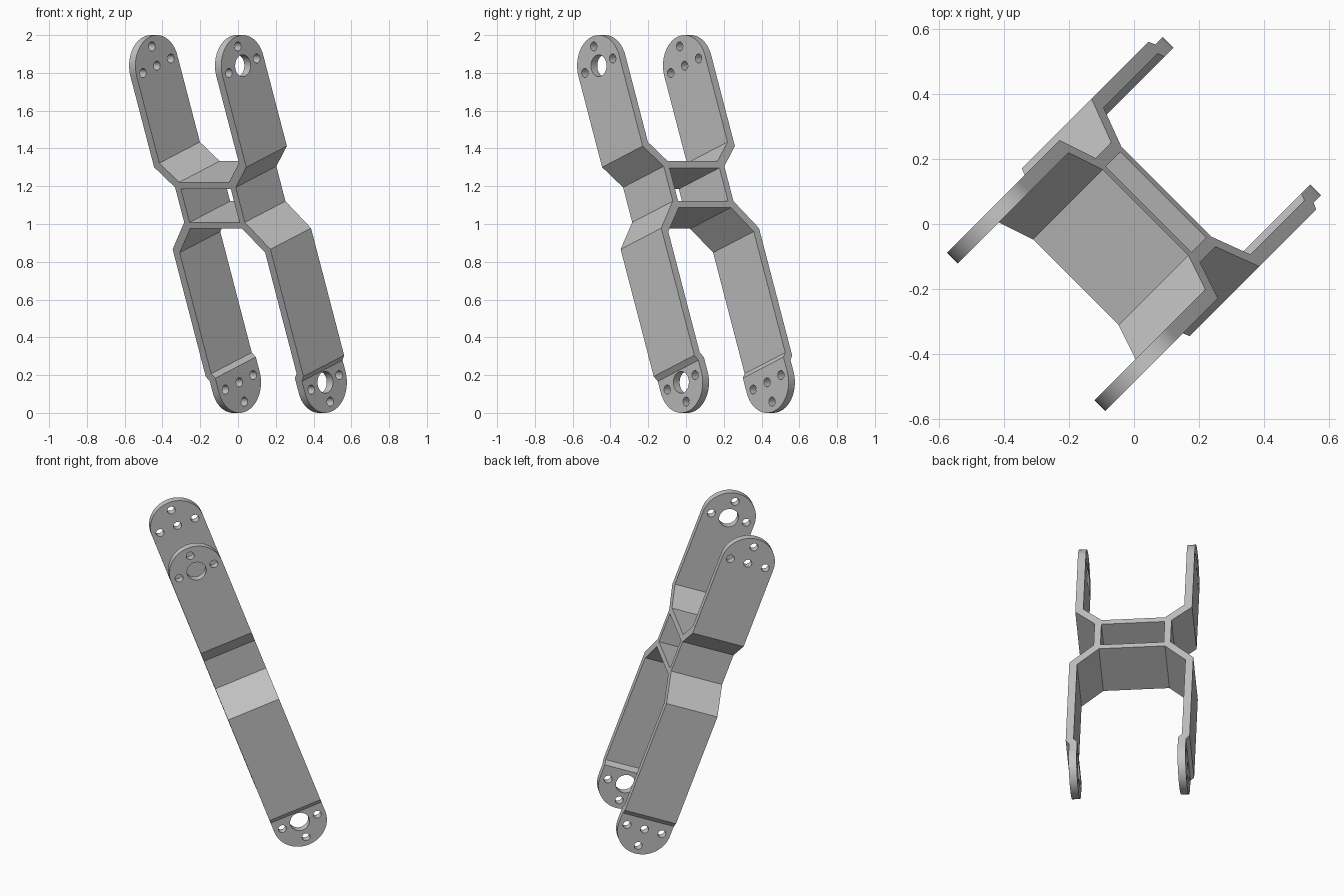
import bpy, bmesh, math
from mathutils import Matrix, Vector

cube = bpy.data.objects.get("Cube")
if cube:
    bpy.data.objects.remove(cube, do_unlink=True)

TIP = 0.893      # distance of each rounded end's centre from the middle
RADIUS = 0.162   # half width of the arms

grey = bpy.data.materials.new("plain_grey")
grey.use_nodes = True
colour = (0.55, 0.55, 0.55, 1)
grey.diffuse_color = colour
grey.node_tree.nodes["Principled BSDF"].inputs["Base Color"].default_value = colour


def add_object(name, bm):
    bmesh.ops.recalc_face_normals(bm, faces=bm.faces)
    mesh = bpy.data.meshes.new(name)
    bm.to_mesh(mesh)
    bm.free()
    mesh.materials.append(grey)
    obj = bpy.data.objects.new(name, mesh)
    bpy.context.collection.objects.link(obj)
    return obj


def add_prism(bm, points, direction):
    """Extrude a closed outline along a direction."""
    face = bm.faces.new([bm.verts.new(p) for p in points])
    new = bmesh.ops.extrude_face_region(bm, geom=[face])["geom"]
    verts = [v for v in new if isinstance(v, bmesh.types.BMVert)]
    bmesh.ops.translate(bm, verts=verts, vec=direction)


def add_drill(bm, x, z, radius, side, segments=32):
    """Cylinder across one plate only."""
    place = Matrix.Translation((x, side * 0.35, z)) @ Matrix.Rotation(math.pi / 2, 4, 'X')
    bmesh.ops.create_cone(bm, cap_ends=True, segments=segments, radius1=radius,
                          radius2=radius, depth=0.3, matrix=place)


def cut(target, cutter, operation):
    mod = target.modifiers.new(operation.lower(), 'BOOLEAN')
    mod.operation = operation
    mod.solver = 'EXACT'
    mod.object = cutter
    bpy.context.view_layer.objects.active = target
    bpy.ops.object.modifier_apply(modifier=mod.name)
    bpy.data.objects.remove(cutter, do_unlink=True)


# Half outline of the bracket, (offset, height), from top crossbar round to bottom crossbar
half = [(0.187, 0.295), (0.298, 0.403), (0.298, 1.2), (0.345, 1.2), (0.345, 0.38),
        (0.227, 0.266), (0.227, 0.069), (0.366, -0.083), (0.366, -0.8), (0.345, -0.828),
        (0.345, -1.2), (0.298, -1.2), (0.298, -0.81), (0.32, -0.785), (0.32, -0.102),
        (0.195, 0.033)]
outline = half + [(-y, z) for y, z in reversed(half)]
bm = bmesh.new()
add_prism(bm, [(-0.25, y, z) for y, z in outline], Vector((0.5, 0, 0)))
bracket = add_object("double_fork_bracket", bm)

# Rounded-end silhouette that trims the arms
stadium = []
for sign in (1, -1):
    for i in range(33):
        a = math.pi * i / 32
        stadium.append((sign * RADIUS * math.cos(a), -0.5,
                        sign * (TIP + RADIUS * math.sin(a))))
bm = bmesh.new()
add_prism(bm, stadium, Vector((0, 1, 0)))
cut(bracket, add_object("arm_silhouette", bm), 'INTERSECT')

# Window between the crossbars, screw holes and shaft holes
bm = bmesh.new()
window = [(-0.3, y, z) for y, z in ((-0.187, 0.069), (0.187, 0.069),
                                    (0.187, 0.257), (-0.187, 0.257))]
add_prism(bm, window, Vector((0.6, 0, 0)))
for side in (-1, 1):
    for end in (-1, 1):
        for x, out in ((-0.111, 0), (0.111, 0), (0, 0.109)):
            add_drill(bm, x, end * (TIP + out), 0.024, side)
        add_drill(bm, 0, end * TIP, 0.058 if side < 0 else 0.024, side)
cut(bracket, add_object("holes", bm), 'DIFFERENCE')

# Smooth the round parts, then lean and turn the bracket
bpy.ops.object.select_all(action='DESELECT')
bracket.select_set(True)
bpy.context.view_layer.objects.active = bracket
bpy.ops.object.shade_smooth_by_angle(angle=math.radians(25))
bracket.location = (0, 0, 1)
bracket.rotation_euler = (0, math.radians(-20.2), math.radians(45))
